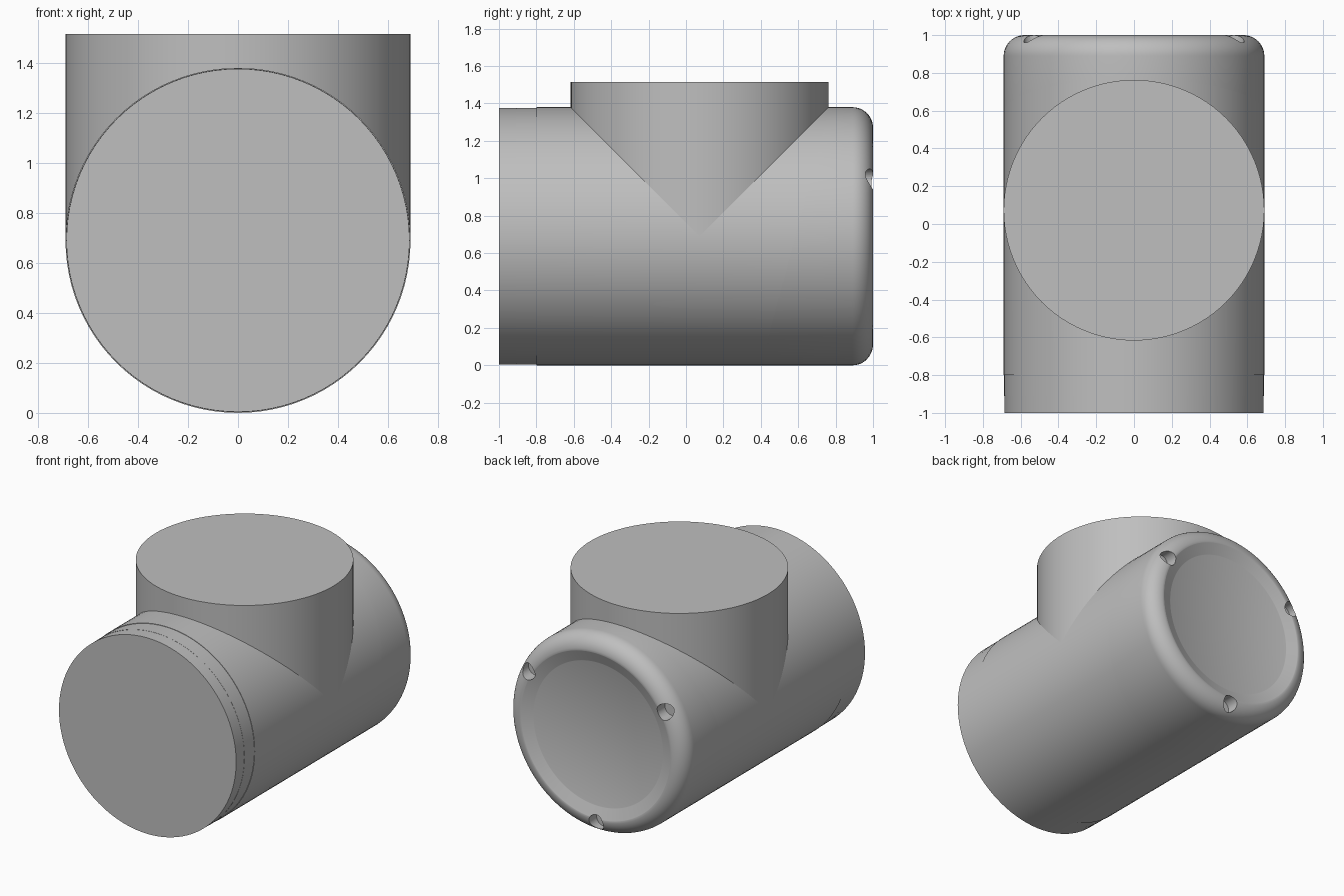
import bpy, bmesh, math
from mathutils import Vector

R = 0.69          # pipe radius, also the height of its axis
SEG = 96
BRANCH_Y = 0.073

if "Cube" in bpy.data.objects:
    bpy.data.objects.remove(bpy.data.objects["Cube"])

grey = bpy.data.materials.new("plain grey")
grey.use_nodes = True
COLOUR = (0.52, 0.52, 0.52, 1)
grey.diffuse_color = COLOUR
grey.node_tree.nodes["Principled BSDF"].inputs["Base Color"].default_value = COLOUR


def finish(bm, name):
    bmesh.ops.recalc_face_normals(bm, faces=bm.faces)
    mesh = bpy.data.meshes.new(name)
    bm.to_mesh(mesh)
    bm.free()
    mesh.materials.append(grey)
    obj = bpy.data.objects.new(name, mesh)
    bpy.context.collection.objects.link(obj)
    return obj


def smooth(obj):
    bpy.ops.object.select_all(action='DESELECT')
    obj.select_set(True)
    bpy.context.view_layer.objects.active = obj
    bpy.ops.object.shade_smooth_by_angle(angle=math.radians(35))


def lathe(profile):
    """Closed solid from (radius, y) points turned around the pipe axis."""
    bm = bmesh.new()
    rings = []
    for r, y in profile:
        rings.append([bm.verts.new((r * math.cos(a), y, R + r * math.sin(a)))
                      for a in (2 * math.pi * i / SEG for i in range(SEG))])
    for a, b in zip(rings, rings[1:]):
        for i in range(SEG):
            j = (i + 1) % SEG
            bm.faces.new((a[i], a[j], b[j], b[i]))
    bm.faces.new(rings[0])
    bm.faces.new(rings[-1])
    return bm


def slant_cut(bm, keep_back):
    """Trim along the leaning seam between pipe and end cap."""
    bmesh.ops.bisect_plane(bm, geom=bm.verts[:] + bm.edges[:] + bm.faces[:],
                           plane_co=Vector((0, 0.585, R)),
                           plane_no=Vector((0, 1.38, -0.37)),
                           clear_inner=keep_back, clear_outer=not keep_back)
    bmesh.ops.holes_fill(bm, edges=[e for e in bm.edges if e.is_boundary])
    return bm


# Main pipe and the slightly narrower front collar
smooth(finish(slant_cut(lathe([(R, -0.8), (R, 0.85)]), False), "main_pipe"))
smooth(finish(lathe([(R - 0.003, -0.91), (R - 0.003, -0.8)]), "front_collar"))
smooth(finish(lathe([(R - 0.004, -1), (R - 0.004, -0.91)]), "front_ring"))

# End cap with rounded rim and shallow dished face
F = 0.11
rim = [(R, 0.3)]
rim += [(R - F + F * math.cos(t), 1 - F + F * math.sin(t))
        for t in (math.pi / 2 * i / 12 for i in range(13))]
rim += [(0.54 + 0.04 * math.cos(t), 0.985 + 0.015 * math.cos(t))
        for t in (math.pi * i / 8 for i in range(1, 9))]
cap = finish(slant_cut(lathe(rim), True), "end_cap")

# Three screw holes in the rim
for k in range(3):
    a = math.radians(30 + 120 * k)
    bpy.ops.mesh.primitive_cylinder_add(
        vertices=32, radius=0.055, depth=0.2, rotation=(math.pi / 2, 0, 0),
        location=(0.61 * math.cos(a), 1.01, R + 0.61 * math.sin(a)))
    cutter = bpy.context.object
    cutter.name = "hole_cutter"
    cutter.hide_render = True
    mod = cap.modifiers.new("hole", 'BOOLEAN')
    mod.operation = 'DIFFERENCE'
    mod.solver = 'EXACT'
    mod.object = cutter
    bpy.context.view_layer.objects.active = cap
    bpy.ops.object.modifier_apply(modifier=mod.name)
    bpy.data.objects.remove(cutter)
smooth(cap)

# Upright branch rising from the pipe
bpy.ops.mesh.primitive_cylinder_add(vertices=SEG, radius=R, depth=1.515 - R,
                                    location=(0, BRANCH_Y, (1.515 + R) / 2))
branch = bpy.context.object
branch.name = "upright_branch"
branch.data.materials.append(grey)
smooth(branch)
